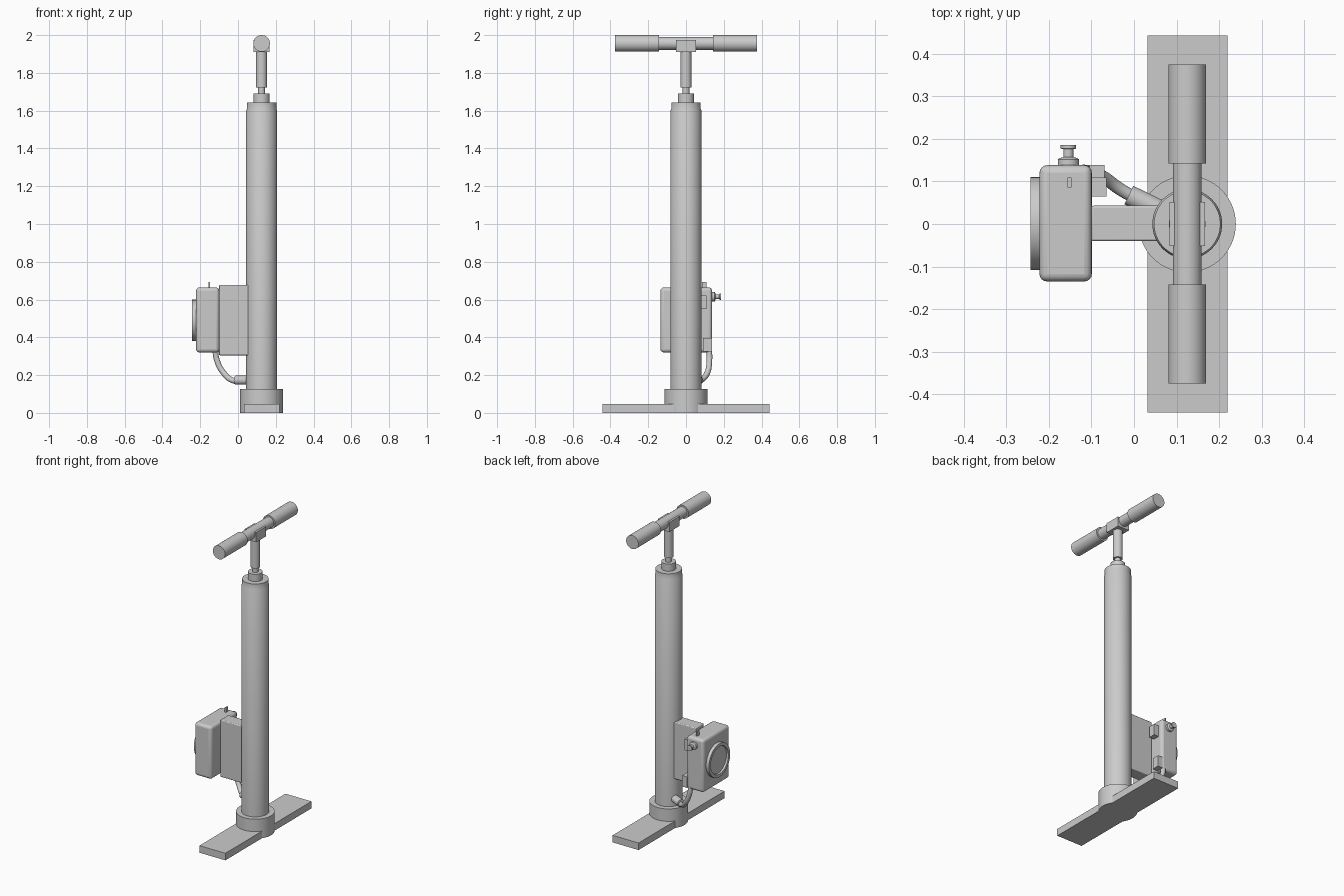
import bpy, bmesh, math
from mathutils import Vector

if "Cube" in bpy.data.objects:
    bpy.data.objects.remove(bpy.data.objects["Cube"])

CX = 0.125  # pump axis


def finish(ob, bevel=0, segs=3):
    bpy.context.view_layer.objects.active = ob
    ob.select_set(True)
    if bevel:
        m = ob.modifiers.new("bevel", 'BEVEL')
        m.width, m.segments, m.limit_method = bevel, segs, 'ANGLE'
    bpy.ops.object.shade_smooth_by_angle(angle=math.radians(35))
    ob.select_set(False)
    return ob


def box(name, lo, hi, bevel=0, segs=3):
    me = bpy.data.meshes.new(name)
    bm = bmesh.new()
    bmesh.ops.create_cube(bm, size=1)
    for v in bm.verts:
        v.co = Vector([lo[i] + (hi[i] - lo[i]) * (v.co[i] + 0.5) for i in range(3)])
    bm.to_mesh(me)
    bm.free()
    ob = bpy.data.objects.new(name, me)
    bpy.context.collection.objects.link(ob)
    return finish(ob, bevel, segs)


def lathe(name, profile, origin, axis=(0, 0, 1), n=64):
    """Revolve (radius, distance) points around an axis through origin."""
    q = Vector((0, 0, 1)).rotation_difference(Vector(axis))
    bm = bmesh.new()
    rings = []
    for r, d in profile:
        rings.append([bm.verts.new(q @ Vector((r * math.cos(2 * math.pi * i / n),
                                               r * math.sin(2 * math.pi * i / n), d)) + Vector(origin))
                      for i in range(n)])
    for a, b in zip(rings, rings[1:]):
        for i in range(n):
            j = (i + 1) % n
            bm.faces.new((a[i], a[j], b[j], b[i]))
    bm.faces.new(rings[0][::-1])
    bm.faces.new(rings[-1])
    me = bpy.data.meshes.new(name)
    bm.to_mesh(me)
    bm.free()
    ob = bpy.data.objects.new(name, me)
    bpy.context.collection.objects.link(ob)
    return finish(ob)


# Foot plate and base collar
box("foot_plate", (0.032, -0.443, 0), (0.219, 0.443, 0.046))
lathe("base_collar", [(0.114, 0), (0.114, 0.127)], (CX, 0, 0))

# Barrel with narrowed cap, gland nut and piston rod
lathe("barrel", [(0.082, 0.1), (0.082, 1.6), (0.078, 1.608), (0.078, 1.643)], (CX, 0, 0))
lathe("gland_nut", [(0.043, 1.64), (0.043, 1.69)], (CX, 0, 0))
lathe("piston_rod", [(0.018, 1.68), (0.018, 1.73)], (CX, 0, 0))
lathe("rod_sleeve", [(0.029, 1.722), (0.029, 1.93)], (CX, 0, 0))

# Handle
box("handle_block", (CX - 0.042, -0.052, 1.91), (CX + 0.042, 0.052, 1.973))
lathe("handle_bar", [(0.034, -0.2), (0.034, 0.2)], (CX, 0, 1.956), (0, 1, 0))
for side, name in ((1, "back_grip"), (-1, "front_grip")):
    lathe(name, [(0.044, 0.142), (0.044, 0.375)], (CX, 0, 1.956), (0, side, 0))

# Gauge bracket and housing
box("gauge_bracket", (-0.1, -0.04, 0.305), (0.075, 0.043, 0.677), 0.005)
box("gauge_housing", (-0.222, -0.135, 0.32), (-0.099, 0.138, 0.664), 0.018, 4)

# Dial: bezel ring with recessed face
lathe("gauge_dial", [(0.109, -0.005), (0.109, 0.021), (0.09, 0.021), (0.087, 0.01)],
      (-0.222, 0.001, 0.49), (-1, 0, 0))

# Release knob, top lever and clips on the housing
lathe("release_knob", [(0.025, -0.003), (0.025, 0.014), (0.02, 0.017), (0.012, 0.019), (0.012, 0.038),
                       (0.018, 0.039), (0.018, 0.048)], (-0.154, 0.138, 0.615), (0, 1, 0), 32)
box("top_lever", (-0.156, 0.086, 0.65), (-0.147, 0.109, 0.694))
box("upper_clip", (-0.105, 0.065, 0.55), (-0.064, 0.109, 0.622))
box("lower_clip", (-0.105, 0.09, 0.325), (-0.069, 0.138, 0.397))

# Air hose
cu = bpy.data.curves.new("air_hose", 'CURVE')
cu.dimensions = '3D'
cu.bevel_depth, cu.bevel_resolution, cu.resolution_u = 0.015, 5, 10
cu.use_fill_caps = True
pts = [(-0.122, 0.122, 0.35), (-0.112, 0.124, 0.28), (-0.075, 0.112, 0.21),
       (-0.025, 0.077, 0.171), (0.07, 0.03, 0.171)]
sp = cu.splines.new('BEZIER')
sp.bezier_points.add(len(pts) - 1)
for bp, p in zip(sp.bezier_points, pts):
    bp.co = p
    bp.handle_left_type = bp.handle_right_type = 'AUTO'
hose = bpy.data.objects.new("air_hose", cu)
bpy.context.collection.objects.link(hose)

# Hose fitting on the barrel
lathe("hose_fitting", [(0.024, 0), (0.024, 0.11)], (-0.012, 0.068, 0.173), (0.9, -0.44, 0), 32)
